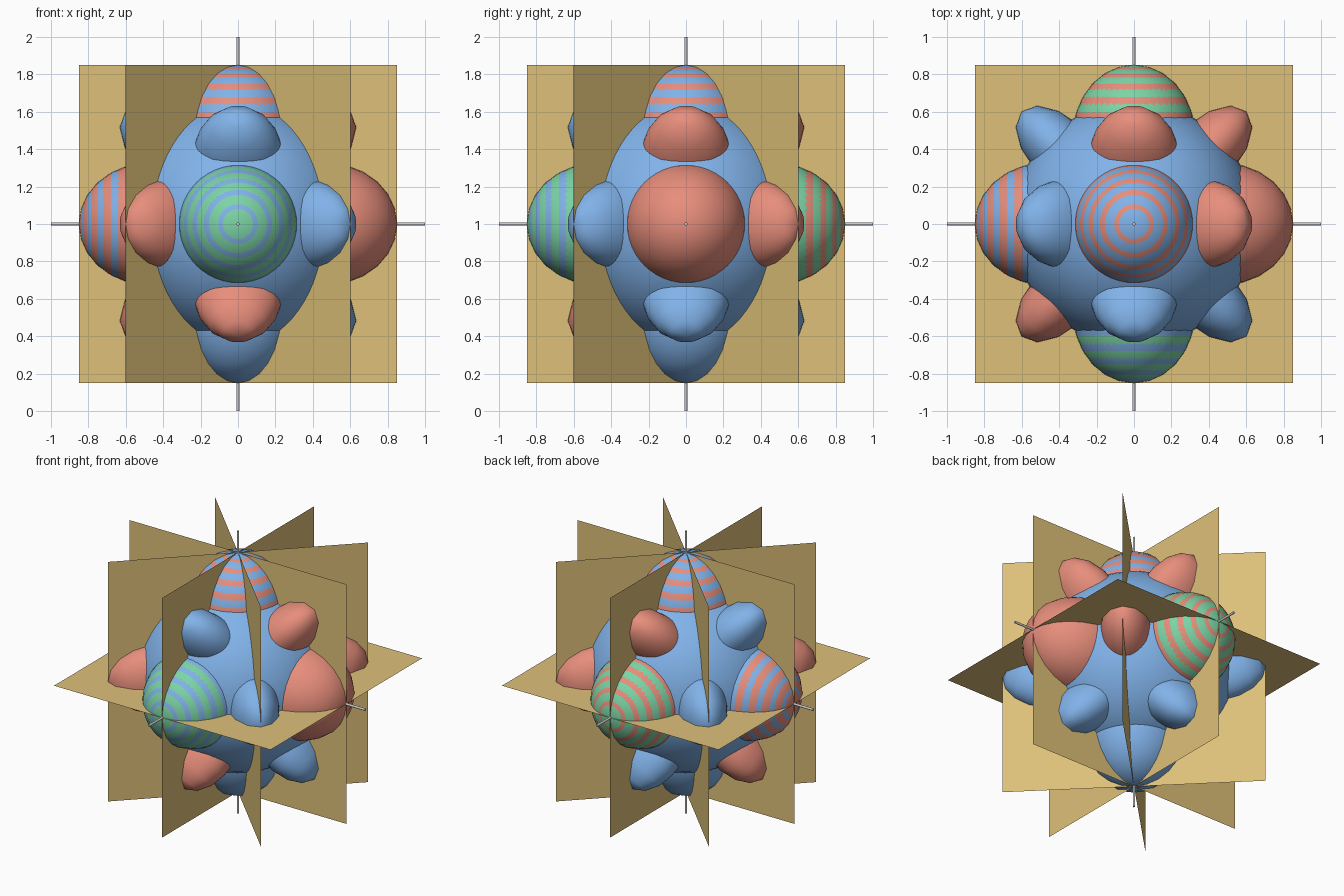
import bpy, bmesh, math
from mathutils import Vector, Matrix, Euler

if "Cube" in bpy.data.objects:
    bpy.data.objects.remove(bpy.data.objects["Cube"])

CENTRE = Vector((0, 0, 1))
REACH = 0.85


def material(name, rgb):
    m = bpy.data.materials.new(name)
    m.diffuse_color = (*rgb, 1)
    m.use_nodes = True
    m.node_tree.nodes["Principled BSDF"].inputs["Base Color"].default_value = m.diffuse_color
    return m


BLUE = material("blue", (0.22, 0.45, 0.82))
RED = material("red", (0.80, 0.27, 0.20))
GREEN = material("green", (0.20, 0.66, 0.38))
GOLD = material("gold", (0.73, 0.53, 0.19))


def finish(name, bm, mat=None, smooth=True):
    mesh = bpy.data.meshes.new(name)
    for f in bm.faces:
        f.smooth = smooth
    bm.to_mesh(mesh)
    bm.free()
    ob = bpy.data.objects.new(name, mesh)
    ob.location = CENTRE
    if mat:
        mesh.materials.append(mat)
    bpy.context.collection.objects.link(ob)
    return ob


def lobe(name, axis, value, mat, segs=48, rings=32):
    """Sphere pointing along axis, its radius scaled by value(direction) squared."""
    bm = bmesh.new()
    bmesh.ops.create_uvsphere(bm, u_segments=segs, v_segments=rings, radius=1)
    turn = axis.to_track_quat('Z', 'Y')
    for v in bm.verts:
        d = turn @ v.co
        v.co = d * REACH * max(0, value(d)) ** 2
    bmesh.ops.remove_doubles(bm, verts=bm.verts, dist=0.0005)
    finish(name, bm, mat)


# central sphere
bm = bmesh.new()
bmesh.ops.create_uvsphere(bm, u_segments=64, v_segments=32, radius=0.65)
finish("central_sphere", bm, BLUE)

X, Y, Z = Vector((1, 0, 0)), Vector((0, 1, 0)), Vector((0, 0, 1))

# broad axis lobes: two coincident sets whose colours interleave
for label, axis, second in (("x", X, RED), ("y", Y, GREEN), ("z", Z, BLUE)):
    for sign, side, first in ((1, "plus", RED), (-1, "minus", BLUE)):
        a = axis * sign
        lobe(f"axis_lobe_{label}_{side}", a, a.dot, first)
        if first != second:
            lobe(f"overlapping_lobe_{label}_{side}", a, a.dot, second, 44, 34)

# narrow diagonal lobes, four in each coordinate plane
for label, p, q in (("xy", X, Y), ("xz", X, Z), ("yz", Y, Z)):
    for i in (1, -1):
        for j in (1, -1):
            u, v = p * i, q * j
            lobe(f"diagonal_lobe_{label}_{i}_{j}", (u + v).normalized(),
                 lambda d, u=u, v=v: 2 * max(0, d.dot(u)) * max(0, d.dot(v)),
                 RED if i == j else BLUE)

# square dividing planes
quarter = math.pi / 2
planes = {"horizontal_plane": (0, 0, 0)}
for k in range(4):
    planes[f"vertical_plane_{k * 45}"] = (quarter, 0, k * math.pi / 4)
for name, rot in planes.items():
    bm = bmesh.new()
    bmesh.ops.create_grid(bm, x_segments=1, y_segments=1, size=REACH)
    finish(name, bm, GOLD, False).rotation_euler = rot

# thin axis rods
for label, rot in (("x", (0, quarter, 0)), ("y", (quarter, 0, 0)), ("z", (0, 0, 0))):
    bm = bmesh.new()
    bmesh.ops.create_cone(bm, cap_ends=True, segments=12, radius1=0.008,
                          radius2=0.008, depth=2)
    finish(f"axis_rod_{label}", bm, None, False).rotation_euler = rot
